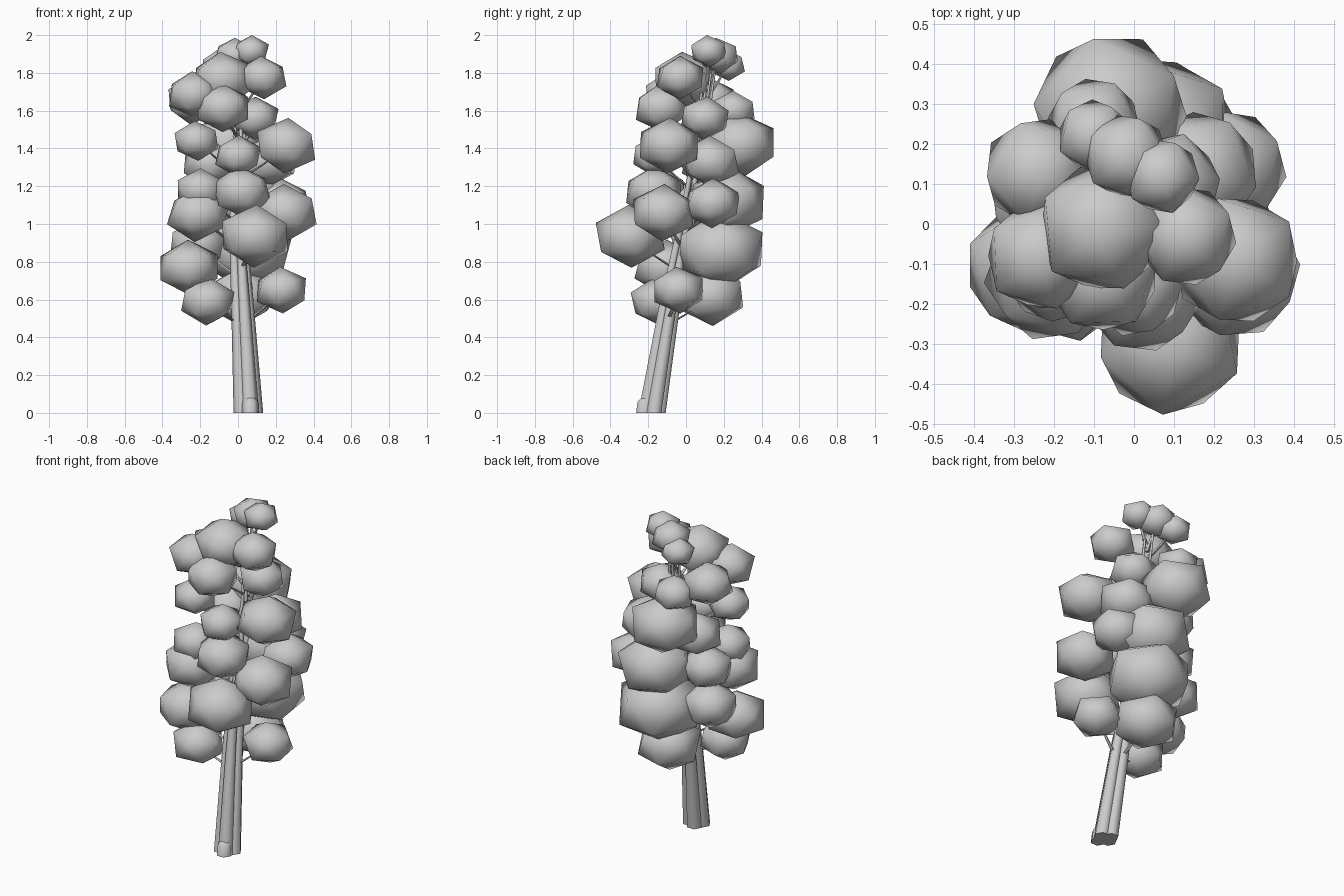
import bpy, bmesh, math, random
from mathutils import Vector, Matrix, Euler

if "Cube" in bpy.data.objects:
    bpy.data.objects.remove(bpy.data.objects["Cube"])

random.seed(4)


def finish(bm, name, angle):
    bmesh.ops.recalc_face_normals(bm, faces=bm.faces)
    me = bpy.data.meshes.new(name)
    bm.to_mesh(me)
    bm.free()
    ob = bpy.data.objects.new(name, me)
    bpy.context.collection.objects.link(ob)
    for p in me.polygons:
        p.use_smooth = True
    bpy.context.view_layer.objects.active = ob
    ob.select_set(True)
    bpy.ops.object.shade_smooth_by_angle(angle=math.radians(angle))
    ob.select_set(False)
    return ob


def tube(bm, path, sides):
    # path of (point, radius) rings, lofted into a capped tube
    rings = []
    for p, r in path:
        rings.append([bm.verts.new(p + Vector((r * math.cos(a), r * math.sin(a), 0)))
                      for a in (2 * math.pi * i / sides for i in range(sides))])
    for lo, hi in zip(rings, rings[1:]):
        for i in range(sides):
            j = (i + 1) % sides
            bm.faces.new((lo[i], lo[j], hi[j], hi[i]))
    bm.faces.new(rings[0])
    bm.faces.new(rings[-1])


# Leaning centre line of the trunk
AXIS = [Vector(p) for p in ((0.055, -0.18, 0), (0.025, -0.09, 0.55), (0.0, 0.0, 1.0),
                            (0.01, 0.07, 1.4), (0.0, 0.13, 1.85))]


def axis_at(z):
    for a, b in zip(AXIS, AXIS[1:]):
        if z <= b.z:
            return a.lerp(b, max(0, (z - a.z) / (b.z - a.z)))
    return AXIS[-1]


# Leaf clumps: x, y, z, radius
CLUMPS = [
    (0.07, 0.12, 1.915, .093), (-0.02, 0.17, 1.89, .105), (-0.10, 0.22, 1.84, .09),
    (0.13, -0.03, 1.775, .125), (-0.08, -0.01, 1.765, .16), (-0.235, -0.08, 1.685, .135),
    (-0.24, 0.13, 1.65, .135), (-0.08, -0.13, 1.615, .14), (0.09, 0.10, 1.56, .125),
    (-0.10, 0.25, 1.60, .115),
    (-0.22, -0.10, 1.44, .115), (0.255, -0.09, 1.415, .16), (-0.06, 0.285, 1.42, .19),
    (0.0, -0.16, 1.36, .12), (0.16, 0.13, 1.33, .15), (-0.15, 0.12, 1.32, .14),
    (0.02, -0.17, 1.17, .15), (-0.2, -0.12, 1.18, .125), (-0.21, -0.13, 1.05, .16),
    (0.235, 0.14, 1.11, .145), (0.25, -0.12, 1.06, .165), (0.05, 0.215, 1.12, .205),
    (-0.19, 0.07, 1.11, .14), (0.09, -0.295, 0.935, .182),
    (-0.26, -0.11, 0.77, .16), (-0.21, 0.07, 0.89, .15), (0.05, 0.185, 0.86, .23),
    (-0.16, -0.15, 0.59, .14), (0.23, -0.04, 0.65, .135), (0.02, 0.13, 0.62, .175),
]

# Foliage: smooth-shaded, slightly squashed twenty-sided clumps
for i, (x, y, z, r) in enumerate(CLUMPS):
    bm = bmesh.new()
    bmesh.ops.create_icosphere(bm, subdivisions=1, radius=1)
    rot = Euler((random.uniform(-.1, .1), random.uniform(-.1, .1), random.uniform(0, 6.28))).to_matrix().to_4x4()
    w = r * 1.11
    bm.transform(Matrix.Translation((x, y, z)) @ Matrix.Diagonal((w, w, r * 0.92, 1)) @ rot)
    finish(bm, f"leaf_clump_{i + 1}", 80)

# Trunk: a bundle of stems narrowing upward
bm = bmesh.new()
for k in range(4):
    a = 2 * math.pi * k / 4 + 0.3
    path = []
    for z, spread, r in ((0, .035, .045), (.3, .032, .038), (.55, .03, .032),
                         (1.0, .028, .02), (1.4, .024, .012), (1.8, .03, .006)):
        p = axis_at(z) + Vector((math.cos(a) * spread, math.sin(a) * spread, 0))
        path.append((p, r))
    tube(bm, path, 6)
finish(bm, "trunk", 65)

# Root stub at the front of the base
bm = bmesh.new()
tube(bm, [(Vector((0.065, -0.225, 0)), .045), (Vector((0.065, -0.22, 0.06)), .042),
          (Vector((0.065, -0.21, 0.09)), .02)], 6)
finish(bm, "root_stub", 65)

# Branches from the trunk into each clump
bm = bmesh.new()
for x, y, z, r in CLUMPS:
    start = axis_at(max(0.46, z - 0.18))
    end = Vector((x, y, z))
    mid = start.lerp(end, 0.5) - Vector((0, 0, 0.01))
    tube(bm, [(start, .012), (mid, .009), (end, .004)], 5)
finish(bm, "branches", 65)
